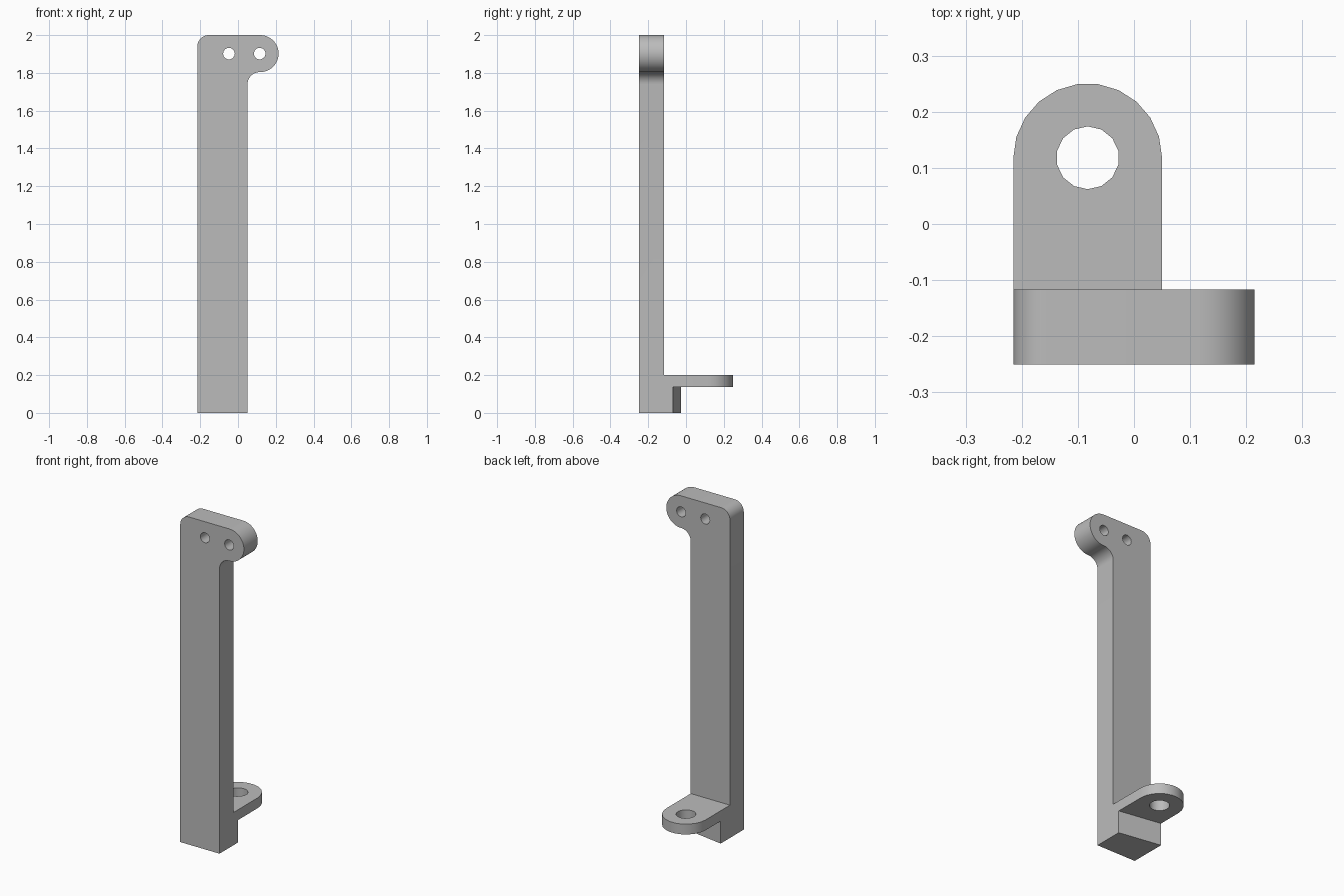
import bpy, bmesh
from math import sin, cos, radians
from mathutils import Vector

cube = bpy.data.objects.get("Cube")
if cube:
    bpy.data.objects.remove(cube)

GREY = (0.5, 0.5, 0.5, 1)
mat = bpy.data.materials.new("plain grey")
mat.use_nodes = True
mat.diffuse_color = GREY
mat.node_tree.nodes["Principled BSDF"].inputs["Base Color"].default_value = GREY


def arc(cx, cy, r, start, end, steps):
    """Points along a circular arc, angles in degrees."""
    angles = [radians(start + (end - start) * i / steps) for i in range(steps + 1)]
    return [(cx + r * cos(a), cy + r * sin(a)) for a in angles]


def prism(name, outline, low, high, upright=False):
    """Extrude an outline along z, or along y when upright."""
    def place(p, d):
        return (p[0], d, p[1]) if upright else (p[0], p[1], d)
    bm = bmesh.new()
    face = bm.faces.new([bm.verts.new(place(p, low)) for p in outline])
    result = bmesh.ops.extrude_face_region(bm, geom=[face])
    moved = [v for v in result["geom"] if isinstance(v, bmesh.types.BMVert)]
    shift = Vector(place((0, 0), high - low))
    bmesh.ops.translate(bm, verts=moved, vec=shift)
    bmesh.ops.recalc_face_normals(bm, faces=bm.faces)
    mesh = bpy.data.meshes.new(name)
    bm.to_mesh(mesh)
    bm.free()
    mesh.materials.append(mat)
    obj = bpy.data.objects.new(name, mesh)
    bpy.context.collection.objects.link(obj)
    return obj


def combine(target, tool, operation):
    """Apply a boolean and discard the tool."""
    mod = target.modifiers.new("combine", 'BOOLEAN')
    mod.operation, mod.solver, mod.object = operation, 'EXACT', tool
    bpy.context.view_layer.objects.active = target
    bpy.ops.object.modifier_apply(modifier=mod.name)
    bpy.data.objects.remove(tool)


LEFT, RIGHT = -0.215, 0.05
FRONT, BACK = -0.25, -0.117
MID = (LEFT + RIGHT) / 2
EAR_X, EAR_Z, EAR_R = 0.117, 1.902, 0.098
FILLET = 0.065

# Tall post with rounded shoulder, side ear and fillet under the ear
post_outline = [(LEFT, 0), (RIGHT, 0)]
post_outline += arc(RIGHT + FILLET, EAR_Z - EAR_R - FILLET, FILLET, 180, 90, 10)
post_outline += arc(EAR_X, EAR_Z, EAR_R, -90, 90, 24)
post_outline += arc(LEFT + 0.06, 1.94, 0.06, 90, 180, 10)
bracket = prism("bracket", post_outline, FRONT, BACK, upright=True)

# Foot block with a slanted back
foot = prism("foot", [(LEFT, -0.2), (RIGHT, -0.2), (RIGHT, -0.07), (LEFT, -0.027)], 0, 0.16)
combine(bracket, foot, 'UNION')

# Round-ended mounting tab
tab_outline = [(LEFT, -0.2), (RIGHT, -0.2)] + arc(MID, 0.118, RIGHT - MID, 0, 180, 11)
combine(bracket, prism("tab", tab_outline, 0.137, 0.2), 'UNION')

# Screw holes through the ear and the tab
for x in (-0.048, 0.115):
    hole = prism("ear_hole", arc(x, EAR_Z, 0.031, 0, 360, 14)[:-1], -0.4, 0, upright=True)
    combine(bracket, hole, 'DIFFERENCE')
tab_hole = prism("tab_hole", arc(MID, 0.118, 0.056, 90, 450, 14)[:-1], 0.1, 0.3)
combine(bracket, tab_hole, 'DIFFERENCE')

# Merge coplanar pieces and smooth the rounded sides
bm = bmesh.new()
bm.from_mesh(bracket.data)
bmesh.ops.remove_doubles(bm, verts=bm.verts, dist=0.0001)
bmesh.ops.dissolve_limit(bm, angle_limit=radians(0.5), verts=bm.verts, edges=bm.edges)
bm.to_mesh(bracket.data)
bm.free()
bracket.select_set(True)
bpy.context.view_layer.objects.active = bracket
bpy.ops.object.shade_smooth_by_angle(angle=radians(30))
